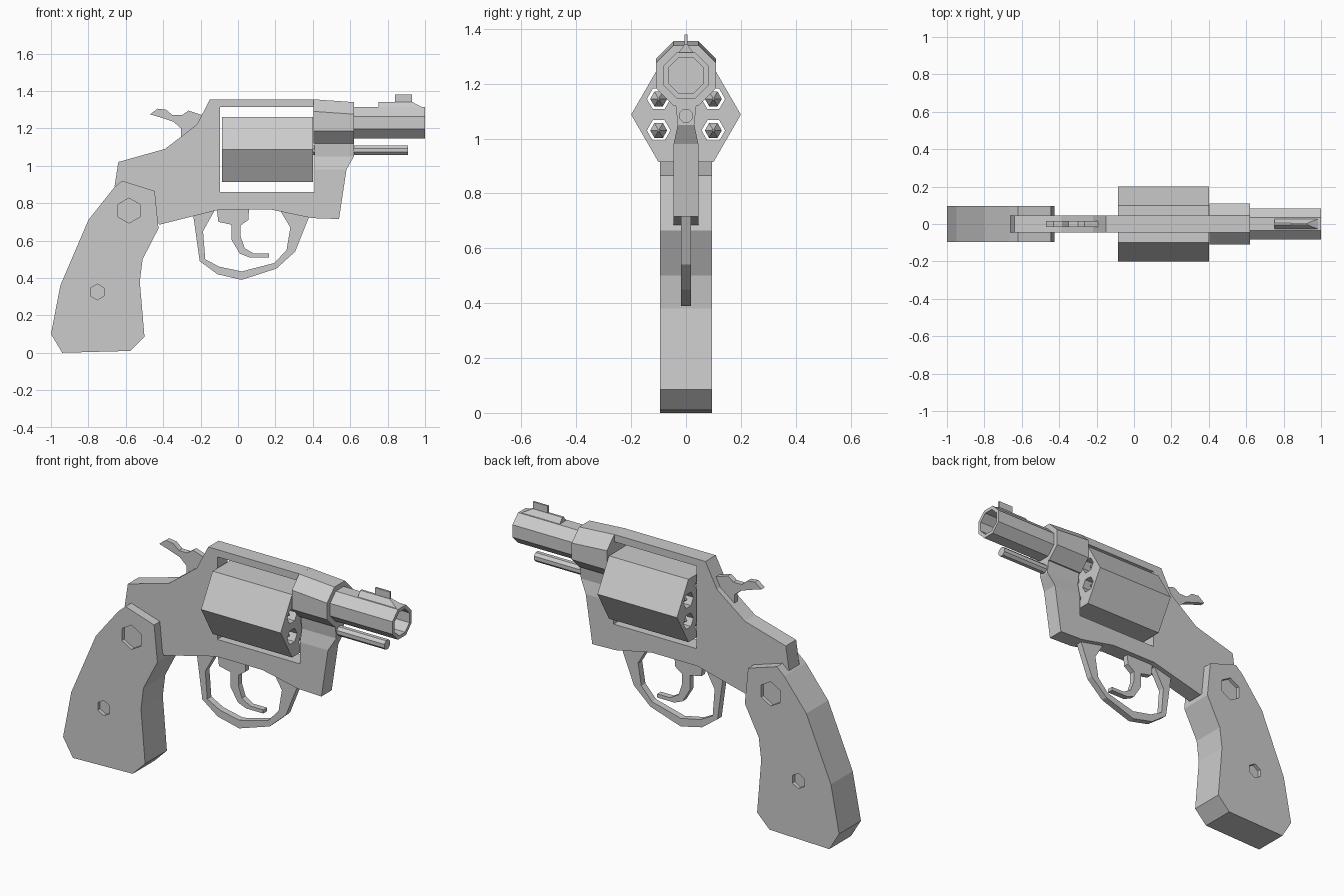
import bpy, bmesh, math

cube = bpy.data.objects.get("Cube")
if cube:
    bpy.data.objects.remove(cube)

grey = bpy.data.materials.new("plain grey")
grey.use_nodes = True
grey.diffuse_color = (0.6, 0.6, 0.6, 1)
grey.node_tree.nodes["Principled BSDF"].inputs["Base Color"].default_value = (0.6, 0.6, 0.6, 1)


def finish(name, bm):
    bmesh.ops.recalc_face_normals(bm, faces=bm.faces)
    mesh = bpy.data.meshes.new(name)
    bm.to_mesh(mesh)
    bm.free()
    mesh.materials.append(grey)
    obj = bpy.data.objects.new(name, mesh)
    bpy.context.collection.objects.link(obj)
    return obj


def loft(name, rings):
    """Join rings of points with side faces and cap both ends."""
    bm = bmesh.new()
    rows = [[bm.verts.new(p) for p in ring] for ring in rings]
    n = len(rows[0])
    for a, b in zip(rows, rows[1:]):
        for i in range(n):
            j = (i + 1) % n
            bm.faces.new((a[i], a[j], b[j], b[i]))
    bm.faces.new(rows[0])
    bm.faces.new(rows[-1])
    return finish(name, bm)


def plate(name, outline, half, y=0):
    """Side outline in x and z, given thickness across y."""
    return loft(name, [[(x, y + s * half, z) for x, z in outline] for s in (-1, 1)])


def tube(name, stations, sides, z, y=0, phase=0.0):
    """Stations of (x, radius) turned about an axis along x."""
    angles = [phase + math.tau * i / sides for i in range(sides)]
    return loft(name, [[(x, y + r * math.cos(a), z + r * math.sin(a)) for a in angles]
                       for x, r in stations])


def cut(target, cutters):
    for c in cutters:
        mod = target.modifiers.new("cut", 'BOOLEAN')
        mod.operation = 'DIFFERENCE'
        mod.solver = 'EXACT'
        mod.object = c
    deps = bpy.context.evaluated_depsgraph_get()
    mesh = bpy.data.meshes.new_from_object(target.evaluated_get(deps))
    target.modifiers.clear()
    target.data = mesh
    for c in cutters:
        bpy.data.objects.remove(c)


# Frame wrapped around the cylinder opening
plate("frame", [
    (-0.66, 0.89), (-0.64, 1.02), (-0.39, 1.09), (-0.22, 1.22), (-0.15, 1.355),
    (0.41, 1.355), (0.41, 1.315), (-0.095, 1.315), (-0.095, 0.86), (0.41, 0.86),
    (0.41, 0.98), (0.58, 0.98), (0.54, 0.715), (0.395, 0.72), (0.18, 0.765),
    (-0.10, 0.765), (-0.42, 0.685), (-0.5, 0.8)], 0.045)


def slab(x, z, half):
    return [(0.41, -half, z), (x, -half, z), (x, half, z), (0.41, half, z)]


loft("frame_neck", [slab(0.58, 0.98, 0.045), slab(0.62, 1.05, 0.03), slab(0.62, 1.14, 0.04)])

# Barrel shroud, slightly taller at the rear
OCT = math.pi / 8
shroud = tube("barrel_shroud", [(0.405, 0.119), (0.62, 0.119)], 8, 1.23, phase=OCT)
for v in shroud.data.vertices:
    if v.co.x < 0.5 and v.co.z > 1.23:
        v.co.z += 0.015

# Hollow barrel and rod beneath it
tube("barrel", [(0.6, 0.09), (1.0, 0.09), (1.0, 0.07), (0.65, 0.07)], 8, 1.23, phase=OCT)
tube("ejector_rod", [(0.4, 0.027), (0.91, 0.027)], 8, 1.083, phase=OCT)

# Front sight: wedge base and thin blade
loft("sight_base", [
    [(0.75, -0.033, 1.305), (1.0, -0.033, 1.305), (1.0, 0.033, 1.305), (0.75, 0.033, 1.305)],
    [(0.75, -0.006, 1.342), (0.93, -0.006, 1.342), (0.93, 0.006, 1.342), (0.75, 0.006, 1.342)]])
plate("sight_blade", [(0.84, 1.31), (0.84, 1.38), (0.93, 1.38), (0.93, 1.31)], 0.005)

# Six-sided cylinder with through chambers, each holding a pointed core
AXIS = 1.087
drum = tube("cylinder", [(-0.085, 0.2), (0.4, 0.2)], 6, AXIS)
holes = []
for i in range(6):
    a = math.pi / 6 + i * math.pi / 3
    y, z = 0.115 * math.cos(a), AXIS + 0.115 * math.sin(a)
    holes.append(tube("chamber_cutter", [(-0.2, 0.043), (0.5, 0.043)], 6, z, y))
    tube("chamber_core", [(-0.075, 0.004), (-0.04, 0.031), (0.34, 0.031), (0.385, 0.004)],
         6, z, y)
cut(drum, holes)

# Grip with recessed hexagonal screws on both sides
grip = plate("grip", [
    (-0.62, 0.92), (-0.445, 0.865), (-0.425, 0.665), (-0.51, 0.50), (-0.525, 0.38),
    (-0.50, 0.085), (-0.575, 0.01), (-0.94, 0), (-1.0, 0.1), (-0.95, 0.36),
    (-0.8, 0.71), (-0.665, 0.88)], 0.095)
recesses = []
for x, z, r in ((-0.583, 0.76, 0.067), (-0.752, 0.325, 0.042)):
    hexagon = [(x + r * math.sin(k * math.pi / 3), z + r * math.cos(k * math.pi / 3))
               for k in range(6)]
    for s in (-1, 1):
        recesses.append(plate("screw_cutter", hexagon, 0.02, s * 0.095))
cut(grip, recesses)

# Trigger guard loop
plate("trigger_guard", [
    (-0.24, 0.74), (-0.205, 0.49), (-0.11, 0.42), (0.02, 0.39), (0.205, 0.45),
    (0.305, 0.54), (0.385, 0.74), (0.22, 0.77), (0.28, 0.67), (0.26, 0.55),
    (0.195, 0.48), (0.02, 0.435), (-0.1, 0.46), (-0.175, 0.50), (-0.187, 0.65),
    (-0.12, 0.77)], 0.018)

# Trigger
plate("trigger", [
    (-0.115, 0.78), (-0.105, 0.70), (-0.035, 0.685), (-0.035, 0.605), (0.01, 0.53),
    (0.06, 0.51), (0.165, 0.51), (0.165, 0.53), (0.085, 0.53), (0.035, 0.56),
    (0.013, 0.625), (0.013, 0.68), (0.055, 0.71), (0.06, 0.78)], 0.016)

# Hammer
plate("hammer", [
    (-0.47, 1.275), (-0.43, 1.305), (-0.385, 1.30), (-0.35, 1.27), (-0.30, 1.27),
    (-0.265, 1.295), (-0.19, 1.27), (-0.19, 1.18), (-0.305, 1.12), (-0.305, 1.2),
    (-0.345, 1.235), (-0.42, 1.26)], 0.015)
